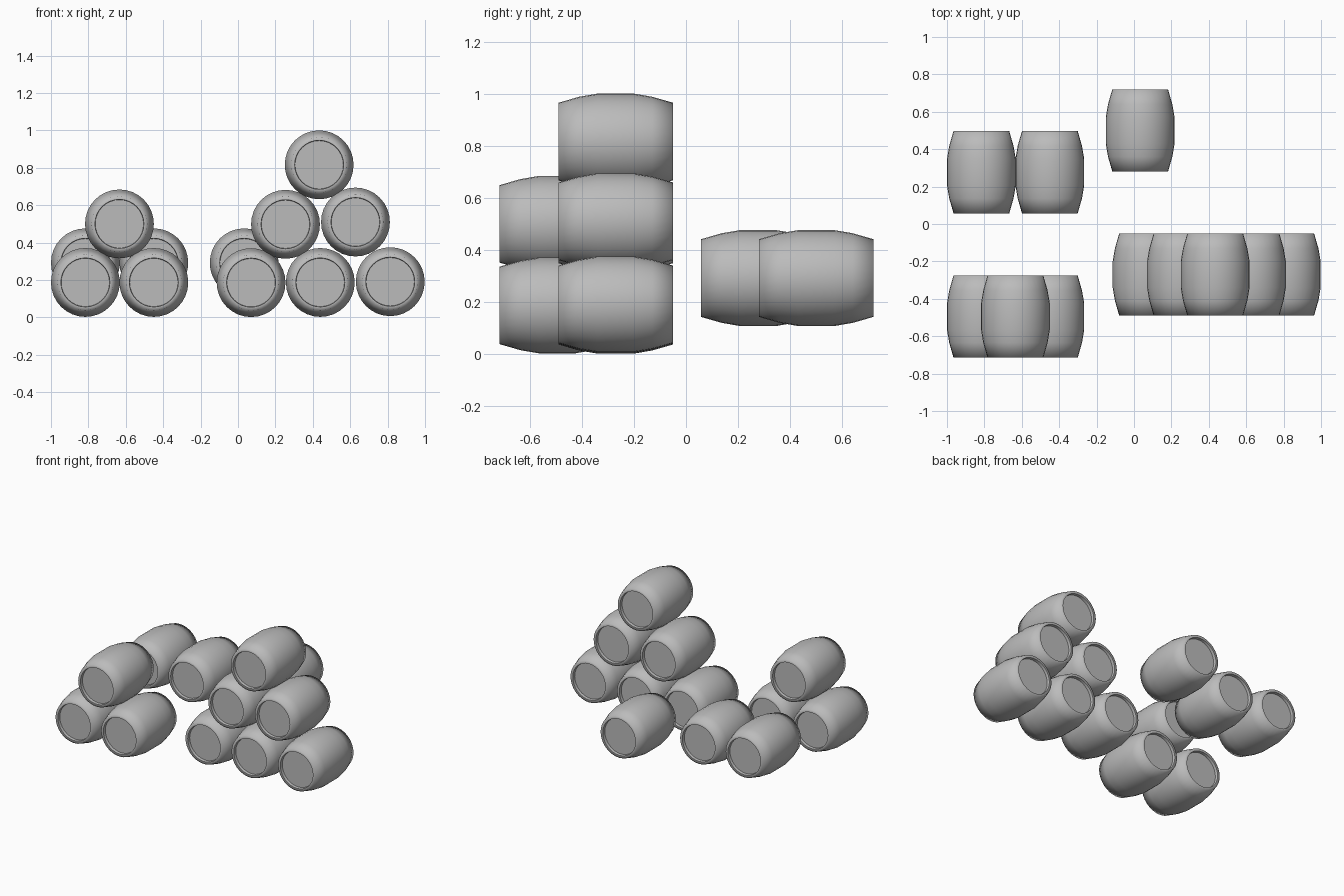
import bpy, bmesh, math
from mathutils import Matrix

cube = bpy.data.objects.get("Cube")
if cube:
    bpy.data.objects.remove(cube, do_unlink=True)

grey = bpy.data.materials.new("plain grey")
grey.use_nodes = True
colour = (0.5, 0.5, 0.5, 1)
grey.diffuse_color = colour
grey.node_tree.nodes["Principled BSDF"].inputs["Base Color"].default_value = colour

SIDES = 32
# Half profile (radius, distance from the middle), mirrored for the other end
HALF = [(0.184, 0.07), (0.172, 0.14), (0.149, 0.22), (0.131, 0.22), (0.129, 0.2)]


def barrel_mesh():
    """Bulging barrel lying along y with a shallow recessed head at each end."""
    bm = bmesh.new()
    profile = [(r, -d) for r, d in reversed(HALF)] + HALF
    rings = []
    for r, y in profile:
        angles = [2 * math.pi * i / SIDES for i in range(SIDES)]
        rings.append([bm.verts.new((r * math.cos(a), y, r * math.sin(a))) for a in angles])
    for a, b in zip(rings, rings[1:]):
        for i in range(SIDES):
            j = (i + 1) % SIDES
            bm.faces.new((a[i], a[j], b[j], b[i]))
    bm.faces.new(rings[0])
    bm.faces.new(rings[-1])
    bmesh.ops.recalc_face_normals(bm, faces=bm.faces)
    mesh = bpy.data.meshes.new("barrel")
    bm.to_mesh(mesh)
    bm.free()
    mesh.materials.append(grey)
    return mesh


mesh = barrel_mesh()

# Barrel centres (x, y, z) by group
groups = {
    "small_stack_barrel": [(-0.816, -0.495, 0.187), (-0.45, -0.495, 0.187),
                           (-0.634, -0.495, 0.5)],
    "tall_stack_barrel": [(0.07, -0.27, 0.186), (0.44, -0.27, 0.187), (0.814, -0.27, 0.191),
                          (0.254, -0.27, 0.498), (0.628, -0.27, 0.51),
                          (0.434, -0.27, 0.816)],
    "back_barrel": [(-0.816, 0.277, 0.292), (-0.45, 0.277, 0.292), (0.033, 0.5, 0.292)],
}
barrels = []
for name, centres in groups.items():
    for n, centre in enumerate(centres, 1):
        obj = bpy.data.objects.new(f"{name}_{n}", mesh)
        obj.matrix_world = Matrix.Translation(centre)
        bpy.context.collection.objects.link(obj)
        barrels.append(obj)

# Smooth the staves and rounded rim, keep the head recess crisp
bpy.ops.object.select_all(action='DESELECT')
barrels[0].select_set(True)
bpy.context.view_layer.objects.active = barrels[0]
bpy.ops.object.shade_smooth_by_angle(angle=math.radians(78))
